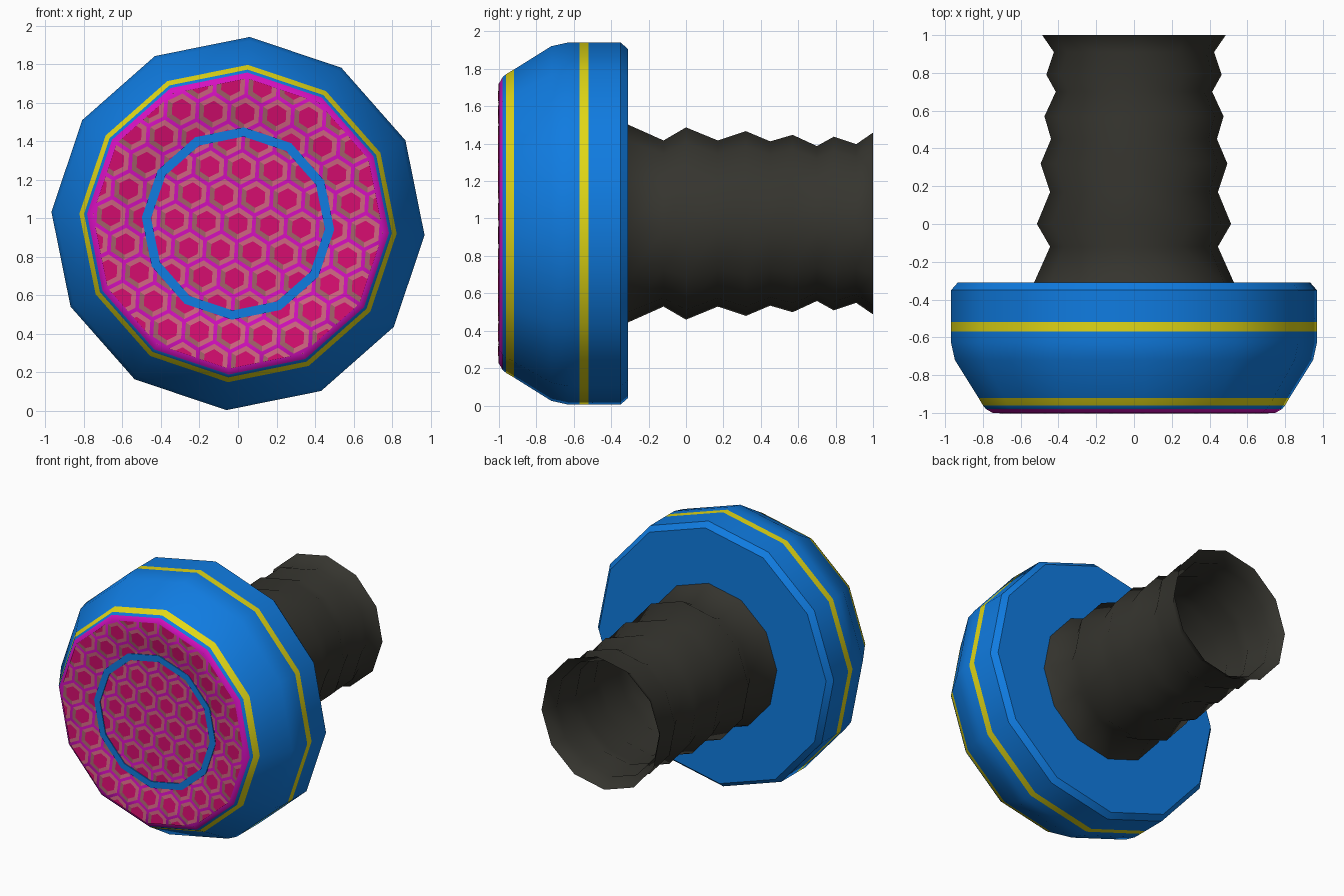
import bpy, bmesh, math
from mathutils import Vector

if "Cube" in bpy.data.objects:
    bpy.data.objects.remove(bpy.data.objects["Cube"])

N = 12
PHASE = math.radians(86.4)
ZC = 0.973


def material(name, rgb):
    m = bpy.data.materials.new(name)
    m.diffuse_color = (*rgb, 1)
    m.use_nodes = True
    m.node_tree.nodes["Principled BSDF"].inputs["Base Color"].default_value = m.diffuse_color
    return m


BLUE = material("blue", (0.005, 0.2, 0.75))
YELLOW = material("yellow", (0.75, 0.68, 0.008))
MAGENTA = material("magenta", (0.67, 0.005, 0.52))
CRIMSON = material("crimson", (0.67, 0.004, 0.16))
SALMON = material("salmon", (0.63, 0.13, 0.22))
BROWN = material("dusty_brown", (0.36, 0.12, 0.14))
DARK = material("dark_rubber", (0.036, 0.035, 0.028))


def finish(bm, name, mats, angle=None):
    me = bpy.data.meshes.new(name)
    bm.to_mesh(me)
    bm.free()
    for m in mats:
        me.materials.append(m)
    ob = bpy.data.objects.new(name, me)
    bpy.context.collection.objects.link(ob)
    if angle:
        bpy.ops.object.select_all(action='DESELECT')
        ob.select_set(True)
        bpy.context.view_layer.objects.active = ob
        bpy.ops.object.shade_smooth_by_angle(angle=math.radians(angle))
    return ob


def lathe(name, profile, mats, angle, closed=False):
    """Spin (radius, y, material of next band) around the y axis."""
    bm = bmesh.new()
    rings = []
    for r, y, _ in profile:
        if r == 0:
            rings.append([bm.verts.new((0, y, ZC))] * N)
        else:
            rings.append([bm.verts.new((r * math.cos(PHASE + k * math.tau / N), y,
                                        ZC + r * math.sin(PHASE + k * math.tau / N)))
                          for k in range(N)])
    for i in range(len(rings) if closed else len(rings) - 1):
        a, b = rings[i], rings[(i + 1) % len(rings)]
        for k in range(N):
            j = (k + 1) % N
            quad = list(dict.fromkeys((a[k], b[k], b[j], a[j])))
            bm.faces.new(quad).material_index = profile[i][2]
    bmesh.ops.recalc_face_normals(bm, faces=bm.faces)
    return finish(bm, name, mats, angle)


# Drum-shaped head with dished front and two yellow stripes
B, Y, M = 0, 1, 2
head = [(0, -.965, M), (.50, -.965, M), (.55, -.975, M), (.65, -.993, M),
        (.75, -1.0, M), (.785, -.98, B), (.80, -.962, Y), (.825, -.92, B),
        (.95, -.72, B), (.97, -.63, B), (.97, -.57, Y), (.97, -.52, B),
        (.97, -.35, B), (.935, -.31, B), (0, -.31, B)]
lathe("head", head, [BLUE, YELLOW, MAGENTA], 40)

# Blue ring plate on the front
lathe("front_ring", [(.452, -.966, 0), (.452, -.975, 0), (.50, -.975, 0), (.50, -.966, 0)],
      [BLUE], 40, closed=True)

# Open bellows tube at the back
tube = [(.53, -.31), (.445, -.12), (.515, 0), (.445, .17), (.495, .32), (.44, .45),
        (.475, .57), (.415, .70), (.465, .79), (.425, .91), (.487, 1.0)]
lathe("bellows_tube", [(r, y, 0) for r, y in tube], [DARK], 180)


# Hexagon pattern, clipped to the front face and laid on its dish
def front_y(x, z):
    r = max(x * math.cos(PHASE + (k + .5) * math.tau / N) +
            z * math.sin(PHASE + (k + .5) * math.tau / N) for k in range(N))
    r /= math.cos(math.pi / N)
    for (r0, y0, _), (r1, y1, _) in zip(head[:5], head[1:5]):
        if r <= r1:
            return y0 + (y1 - y0) * (r - r0) / (r1 - r0)
    return -1.0


PITCH, TILT = 0.165, math.radians(-3.6)
bm = bmesh.new()
for row in range(-7, 8):
    for col in range(-7, 8):
        u = (col + (row % 2) / 2) * PITCH
        v = row * PITCH * math.sqrt(3) / 2
        cx = u * math.cos(TILT) - v * math.sin(TILT)
        cz = u * math.sin(TILT) + v * math.cos(TILT)
        if math.hypot(cx, cz) > .85:
            continue
        loops = [[bm.verts.new((cx + r * math.cos(TILT + math.radians(30 + 60 * k)), 0,
                                cz + r * math.sin(TILT + math.radians(30 + 60 * k))))
                  for k in range(6)] for r in (.084, .056)]
        bm.faces.new(loops[1]).material_index = 0
        for k in range(6):
            j = (k + 1) % 6
            f = bm.faces.new((loops[0][k], loops[0][j], loops[1][j], loops[1][k]))
            f.material_index = 2 if k in (2, 3) else 1
for k in range(N):
    a = PHASE + (k + .5) * math.tau / N
    n = Vector((math.cos(a), 0, math.sin(a)))
    bmesh.ops.bisect_plane(bm, geom=bm.verts[:] + bm.edges[:] + bm.faces[:],
                           plane_co=n * .755 * math.cos(math.pi / N), plane_no=n,
                           clear_outer=True)
for v in bm.verts:
    v.co = (v.co.x, front_y(v.co.x, v.co.z) - .004, v.co.z + ZC)
bm.normal_update()
for f in bm.faces:
    if f.normal.y > 0:
        f.normal_flip()
finish(bm, "hexagon_pattern", [CRIMSON, SALMON, BROWN])
